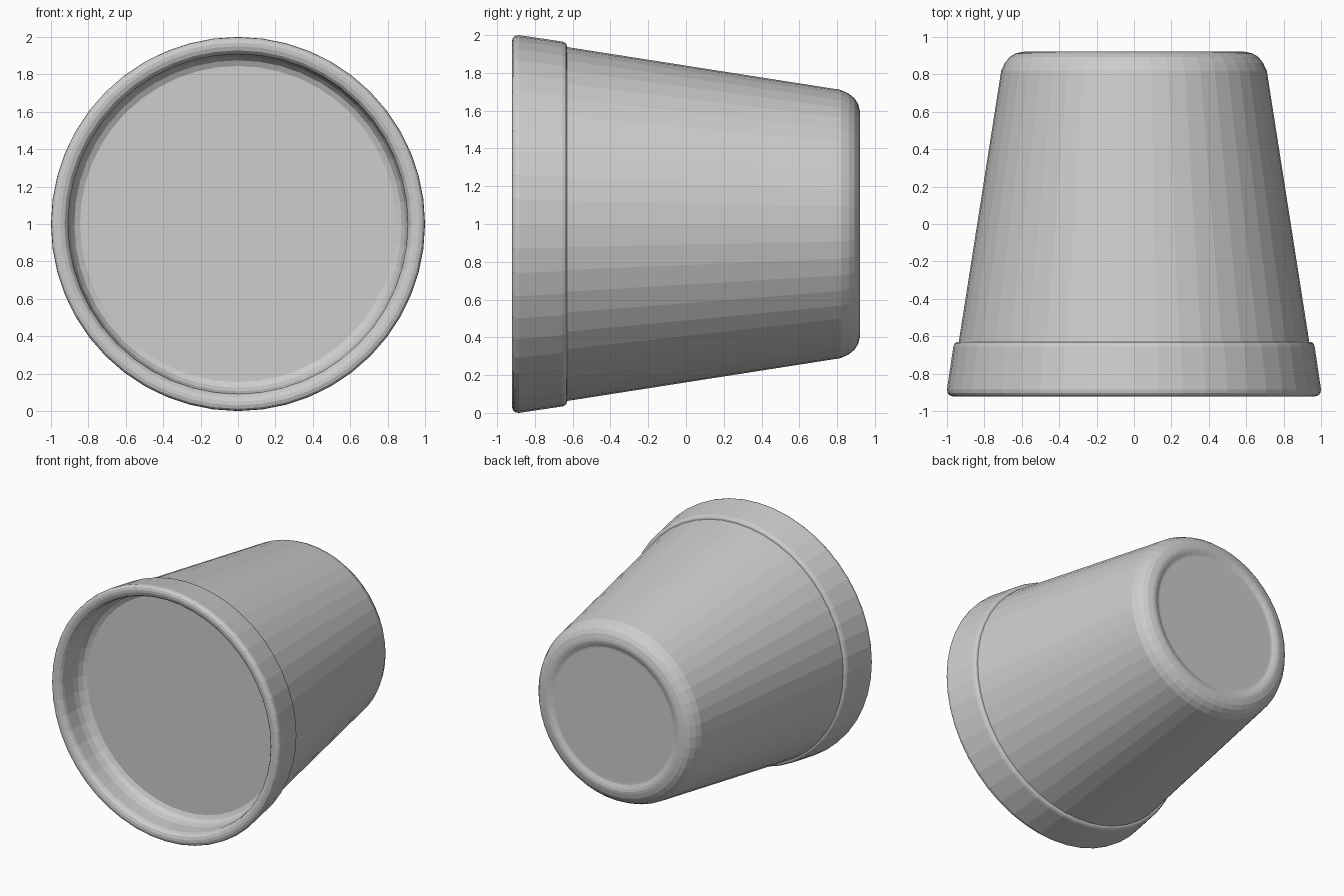
import bpy, bmesh, math

if "Cube" in bpy.data.objects:
    bpy.data.objects.remove(bpy.data.objects["Cube"])

SEGMENTS = 48


def lathe(name, profile, material):
    """Spin a (radius, y) profile around the y axis at z = 1; end discs are single faces."""
    bm = bmesh.new()
    angles = [2 * math.pi * i / SEGMENTS for i in range(SEGMENTS)]
    rings = [[bm.verts.new((r * math.cos(a), y, 1 + r * math.sin(a))) for a in angles]
             for r, y in profile]
    for a, b in zip(rings, rings[1:]):
        for i in range(SEGMENTS):
            j = (i + 1) % SEGMENTS
            bm.faces.new((a[i], a[j], b[j], b[i]))
    bm.faces.new(rings[0])
    bm.faces.new(rings[-1])
    bmesh.ops.recalc_face_normals(bm, faces=bm.faces)
    mesh = bpy.data.meshes.new(name)
    bm.to_mesh(mesh)
    bm.free()
    mesh.materials.append(material)
    obj = bpy.data.objects.new(name, mesh)
    bpy.context.collection.objects.link(obj)
    return obj


grey = bpy.data.materials.new("light grey")
grey.diffuse_color = (0.61, 0.61, 0.61, 1)
grey.use_nodes = True
grey.node_tree.nodes["Principled BSDF"].inputs["Base Color"].default_value = grey.diffuse_color

# Pot: recessed base, rounded foot, tapered wall, collar, rounded lip,
# straight inner wall and a filled soil surface below the lip
lathe("plant_pot", [
    (0.515, 0.905), (0.53, 0.906), (0.545, 0.912), (0.56, 0.918), (0.58, 0.922),
    (0.60, 0.92), (0.635, 0.911), (0.665, 0.893), (0.69, 0.862), (0.71, 0.82),
    (0.937, -0.63),
    (0.95, -0.632), (0.96, -0.64), (0.966, -0.655),
    (1.0, -0.885), (0.997, -0.903), (0.988, -0.915), (0.97, -0.921),
    (0.95, -0.92), (0.928, -0.912), (0.914, -0.896), (0.908, -0.875),
    (0.906, -0.77), (0.895, -0.725), (0.875, -0.695), (0.845, -0.68),
], grey)
